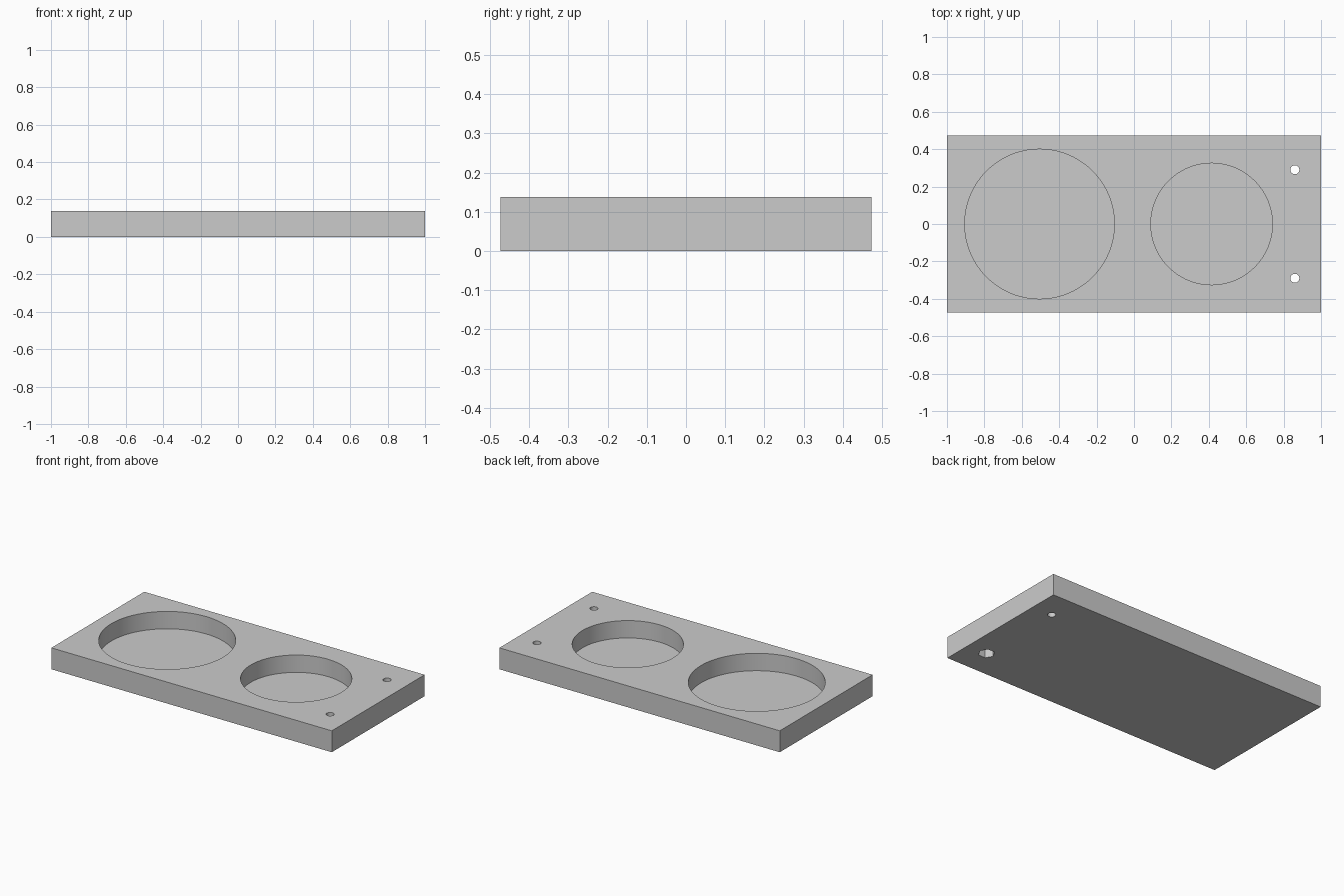
import bpy

default = bpy.data.objects.get("Cube")
if default:
    bpy.data.objects.remove(default, do_unlink=True)

WIDTH, DEPTH, HEIGHT = 2.0, 0.946, 0.138
FLOOR = 0.026          # thickness left under the round pockets
HOLE_X, HOLE_Y = 0.86, 0.29

grey = bpy.data.materials.new("plain grey")
grey.use_nodes = True
colour = (0.6, 0.6, 0.6, 1.0)
grey.diffuse_color = colour
grey.node_tree.nodes["Principled BSDF"].inputs["Base Color"].default_value = colour

# Rectangular plate
bpy.ops.mesh.primitive_cube_add(size=1, location=(0, 0, HEIGHT / 2))
plate = bpy.context.object
plate.name = "tray_plate"
plate.scale = (WIDTH, DEPTH, HEIGHT)
bpy.ops.object.transform_apply(location=True, rotation=False, scale=True)
plate.data.materials.append(grey)


def cut(name, x, y, radius, bottom, top, sides):
    """Cut an upright prism out of the plate."""
    bpy.ops.mesh.primitive_cylinder_add(
        vertices=sides, radius=radius, depth=top - bottom,
        location=(x, y, (top + bottom) / 2))
    cutter = bpy.context.object
    cutter.name = name
    cutter.hide_render = True
    if sides == 6:  # corners along x
        cutter.rotation_euler.z = 0.5235988
    cutter.data.materials.append(grey)
    bpy.context.view_layer.objects.active = plate
    mod = plate.modifiers.new(name, "BOOLEAN")
    mod.operation = "DIFFERENCE"
    mod.solver = "EXACT"
    mod.object = cutter
    bpy.ops.object.modifier_apply(modifier=mod.name)
    bpy.data.objects.remove(cutter, do_unlink=True)


# Two round pockets open at the top
cut("large_pocket", -0.505, 0, 0.40, FLOOR, HEIGHT + 0.1, 96)
cut("small_pocket", 0.415, 0, 0.325, FLOOR, HEIGHT + 0.1, 96)

# Screw holes through the plate
for side in (-1, 1):
    cut("screw_hole", HOLE_X, side * HOLE_Y, 0.024, -0.1, HEIGHT + 0.1, 24)

# Hexagonal nut recess under one screw hole
cut("nut_recess", HOLE_X, -HOLE_Y, 0.049, -0.1, 0.06, 6)

# Smooth round walls, sharp rims
bpy.ops.object.select_all(action="DESELECT")
plate.select_set(True)
bpy.context.view_layer.objects.active = plate
bpy.ops.object.shade_smooth_by_angle(angle=0.5)
